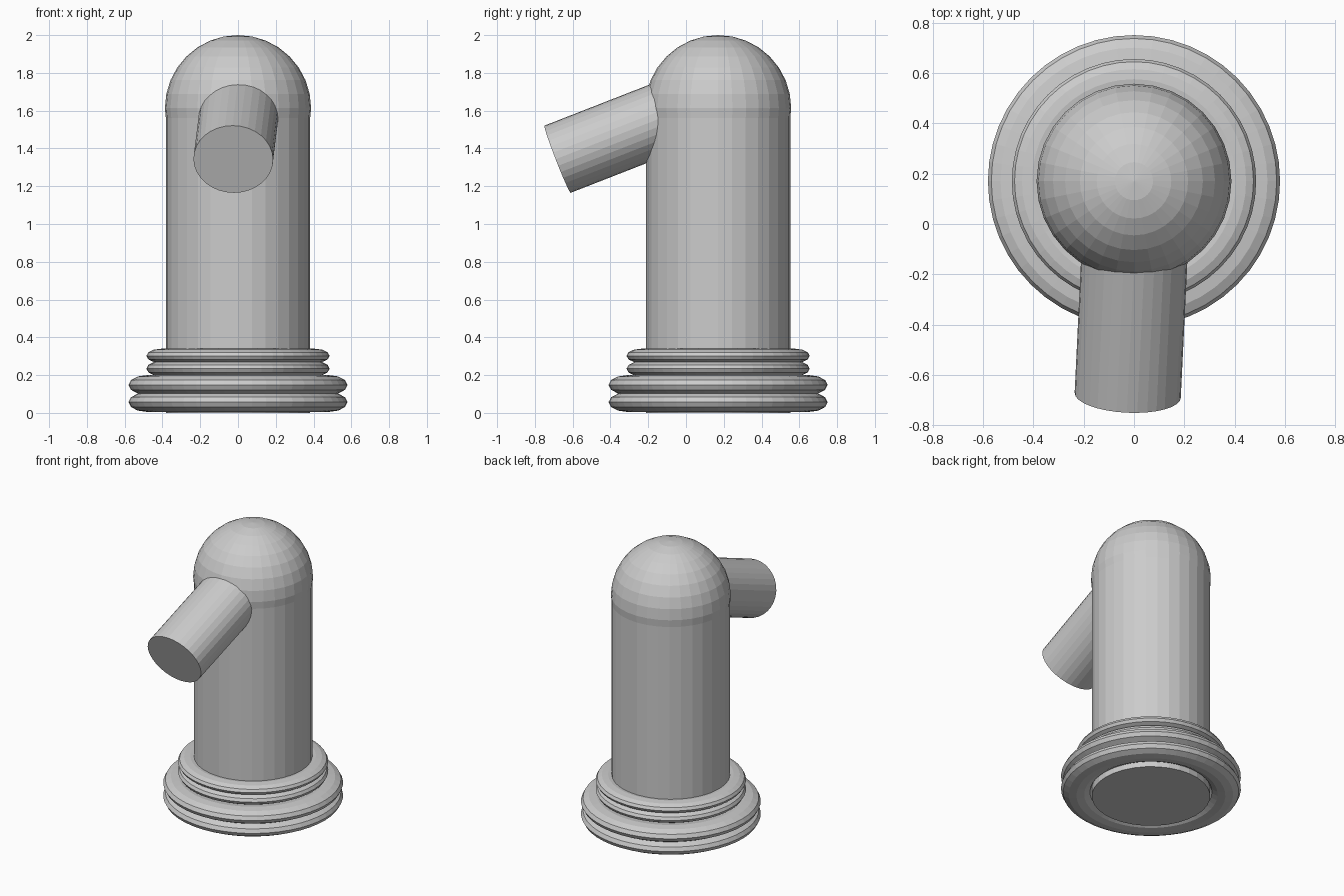
import bpy, math
from mathutils import Vector

if "Cube" in bpy.data.objects:
    bpy.data.objects.remove(bpy.data.objects["Cube"])

CY = 0.17  # y of the vertical axis

mat = bpy.data.materials.new("plain grey")
mat.diffuse_color = (0.6, 0.6, 0.6, 1)
mat.use_nodes = True
mat.node_tree.nodes["Principled BSDF"].inputs["Base Color"].default_value = mat.diffuse_color


def finish(name):
    ob = bpy.context.object
    ob.name = name
    ob.data.materials.append(mat)
    return ob


# Upright column
bpy.ops.mesh.primitive_cylinder_add(vertices=32, radius=0.382, depth=1.6,
                                    location=(0, CY, 0.8))
finish("column")

# Dome: a sphere slightly wider than the column
bpy.ops.mesh.primitive_uv_sphere_add(segments=32, ring_count=16, radius=0.387,
                                     location=(0, CY, 1.613))
finish("dome")

# Spout: oval cylinder pointing forward and down, turned slightly to the left
end = Vector((-0.025, -0.68, 1.343))
axis = Vector((-0.045, -0.93, -0.363)).normalized()
length = 0.75
bpy.ops.mesh.primitive_cylinder_add(vertices=32, radius=1, depth=1,
                                    location=end - axis * length / 2)
spout = finish("spout")
spout.rotation_euler = axis.to_track_quat('Z', 'Y').to_euler()
spout.scale = (0.211, 0.191, length)

# Base rings: flattened tori (height, centre radius, tube radius, half height)
rings = [(0.057, 0.48, 0.1, 0.052), (0.148, 0.48, 0.1, 0.052),
         (0.234, 0.405, 0.08, 0.04), (0.302, 0.405, 0.08, 0.038)]
for i, (z, major, minor, half) in enumerate(rings):
    bpy.ops.mesh.primitive_torus_add(major_segments=48, minor_segments=12,
                                     major_radius=major, minor_radius=minor,
                                     location=(0, CY, z))
    finish(f"base_ring_{i + 1}").scale.z = half / minor
